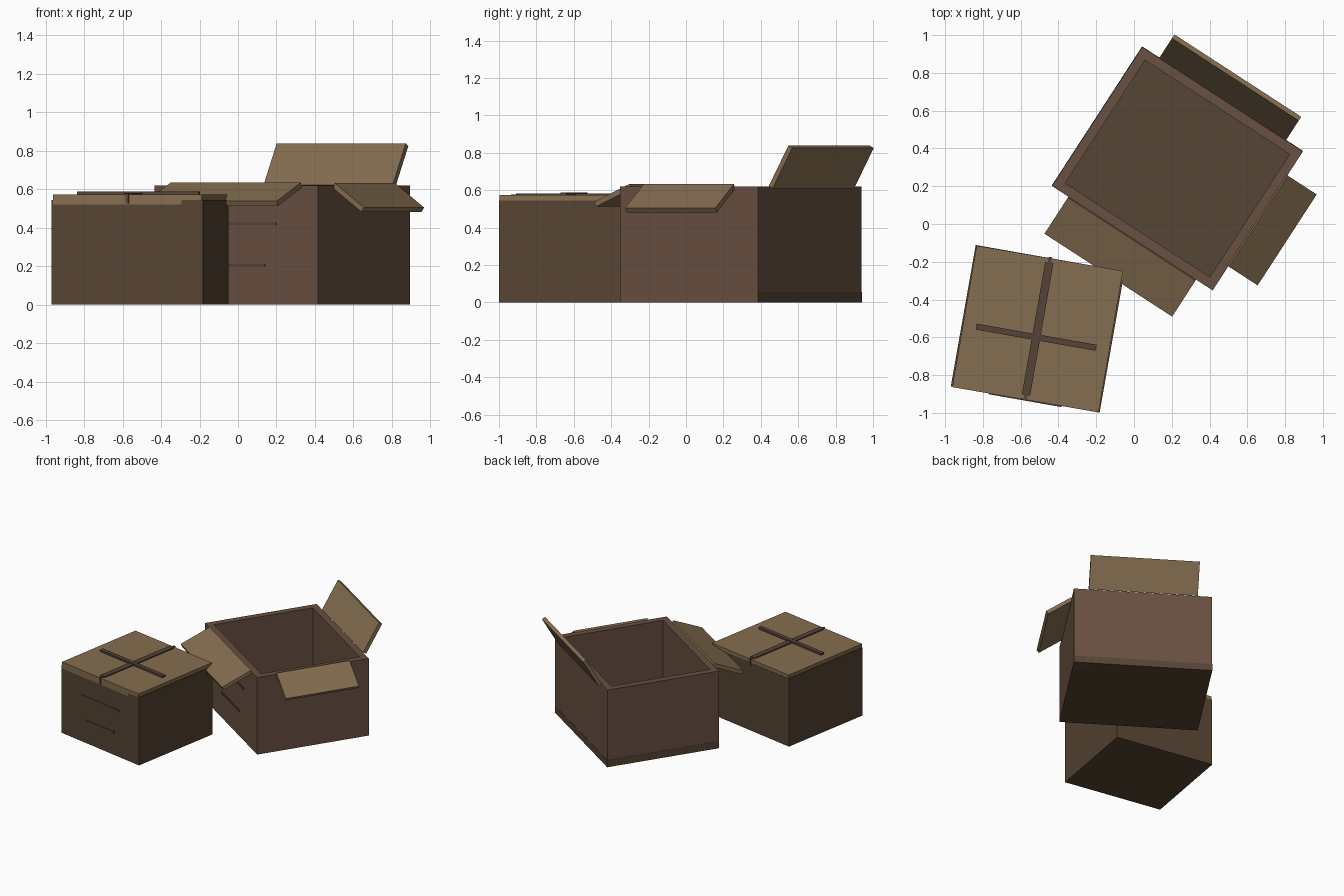
import bpy
import bmesh
from math import radians, cos, sin
from mathutils import Matrix, Vector

if "Cube" in bpy.data.objects:
    bpy.data.objects.remove(bpy.data.objects["Cube"])


def material(name, rgb):
    m = bpy.data.materials.new(name)
    m.diffuse_color = (*rgb, 1)
    m.use_nodes = True
    m.node_tree.nodes["Principled BSDF"].inputs["Base Color"].default_value = m.diffuse_color
    return m


TAN = material("tan_card", (0.235, 0.155, 0.08))
BROWN = material("brown_card", (0.14, 0.08, 0.053))
DARK = material("dark_card", (0.092, 0.058, 0.033))
TAPE = material("tape", (0.09, 0.056, 0.04))


def box(name, frame, lo, hi, mat):
    """Flat-sided block between two corners, placed in a local frame."""
    lo, hi = Vector(lo), Vector(hi)
    bm = bmesh.new()
    bmesh.ops.create_cube(bm, size=1)
    bmesh.ops.scale(bm, vec=hi - lo, verts=bm.verts)
    bmesh.ops.translate(bm, vec=(lo + hi) / 2, verts=bm.verts)
    me = bpy.data.meshes.new(name)
    bm.to_mesh(me)
    bm.free()
    me.materials.append(mat)
    ob = bpy.data.objects.new(name, me)
    ob.matrix_world = frame
    bpy.context.collection.objects.link(ob)
    return ob


def frame(x, y, deg):
    return Matrix.Translation((x, y, 0)) @ Matrix.Rotation(radians(deg), 4, 'Z')


def slots(prefix, fr, front, bars):
    """Thin raised lines on a front face: (half length, height)."""
    for i, (half, z) in enumerate(bars):
        box(f"{prefix}_front_line_{i + 1}", fr, (-half, front - 0.006, z - 0.007),
            (half, front + 0.006, z + 0.007), TAPE)


# Closed box: body, lid and taped cross
closed = frame(-0.51, -0.555, -10)
W, D = 0.40, 0.38
box("closed_box_body", closed, (-W, -D, 0), (W, D, 0.545), DARK)
box("closed_box_lid", frame(-0.51, -0.555, -9.8), (-0.393, -0.381, 0.52),
    (0.393, 0.379, 0.573), TAN)
box("long_tape", closed, (-0.022, -0.355, 0.57), (0.022, 0.355, 0.581), TAPE)
box("cross_tape", closed, (-0.322, -0.045 - 0.016, 0.57),
    (0.322, -0.045 + 0.016, 0.588), TAPE)
for name, s in (("front", -1), ("back", 1)):
    y0, y1 = sorted((s * 0.35, s * 0.386))
    box(f"tape_end_{name}", closed, (-0.009, y0, 0.525), (0.009, y1, 0.578), TAPE)
slots("closed_box", closed, -D, ((0.195, 0.37), (0.145, 0.18)))

# Open box: floor and four walls
opened = frame(0.23, 0.293, -33)
W, D, H, T = 0.5075, 0.439, 0.62, 0.051
box("open_box_floor", opened, (-W - 0.002, -D + 0.003, 0),
    (W - 0.003, D + 0.002, 0.055), DARK)
for name, s in (("front", -1), ("back", 1)):
    y0, y1 = sorted((s * D, s * (D - T)))
    box(f"open_box_{name}_wall", opened, (-W, y0, 0), (W, y1, H), BROWN)
for name, s in (("left", -1), ("right", 1)):
    x0, x1 = sorted((s * W, s * (W - T)))
    box(f"open_box_{name}_wall", opened, (x0, -D + T, 0), (x1, D - T, H), BROWN)
slots("open_box", opened, -D, ((0.249, 0.42), (0.178, 0.205)))


# Flaps: hinged on the rim, local +x outwards, tilted up or down
def flap(name, turn, reach, z, half, length, tilt):
    fr = (opened @ Matrix.Rotation(radians(turn), 4, 'Z')
          @ Matrix.Translation((reach, 0, z))
          @ Matrix.Rotation(radians(-tilt), 4, 'Y'))
    box(name, fr, (0, -half, -0.028), (length, half, 0), TAN)


flap("front_flap", -90, 0.445, 0.634, 0.403, 0.247, -23)
flap("right_flap", 0, 0.511, 0.632, 0.287, 0.222, -35)
flap("back_flap", 90, 0.438, 0.622, 0.4, 0.25, 60)
